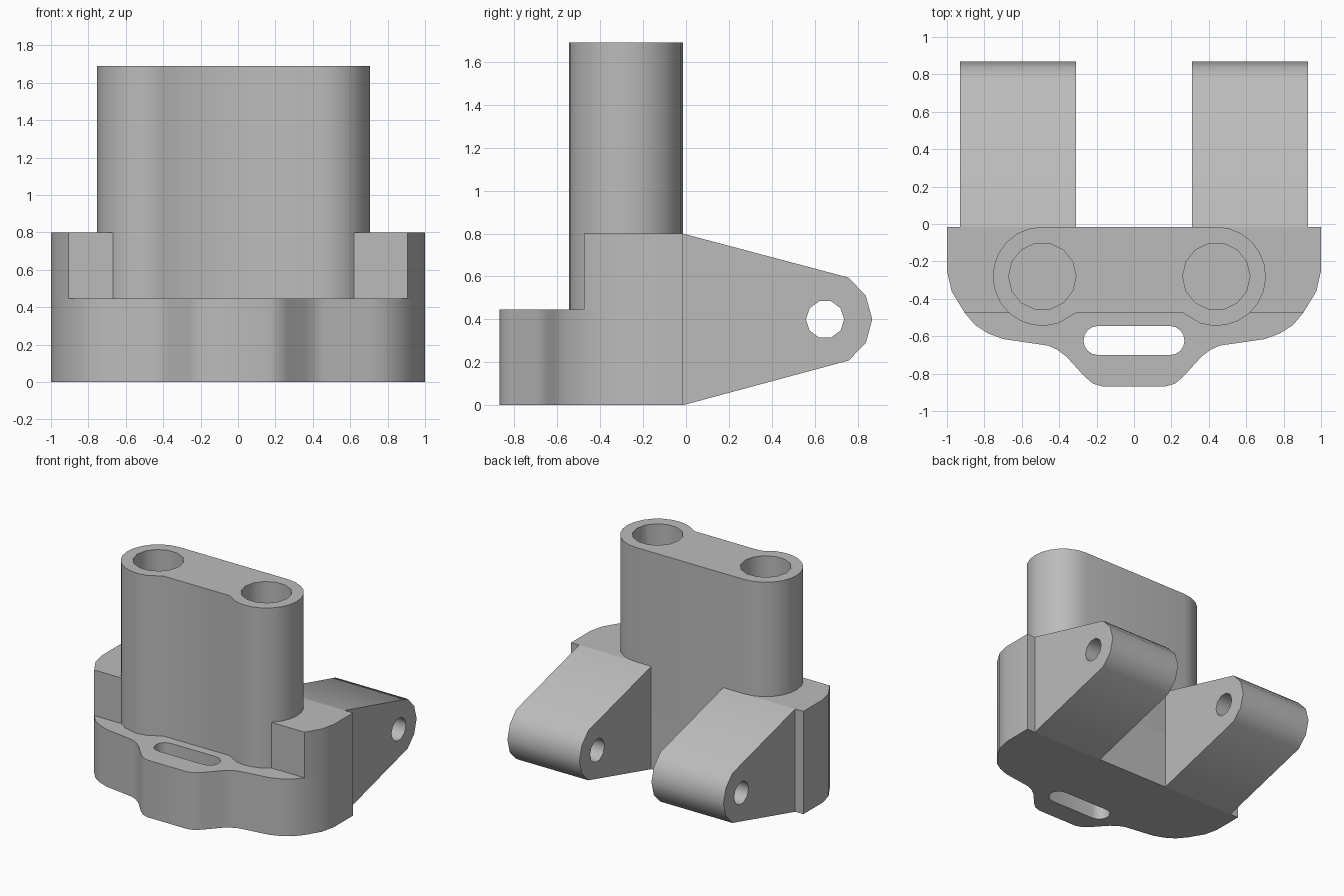
import bpy, bmesh, math
from mathutils import Vector

if "Cube" in bpy.data.objects:
    bpy.data.objects.remove(bpy.data.objects["Cube"])

grey = bpy.data.materials.new("plain grey")
grey.diffuse_color = (0.5, 0.5, 0.5, 1)
grey.use_nodes = True
grey.node_tree.nodes["Principled BSDF"].inputs["Base Color"].default_value = grey.diffuse_color

BACK, STEP, TOP = -0.015, -0.475, 1.69
LEDGE, SHOULDER = 0.445, 0.80


def prism(name, pts, axis, lo, hi):
    """Extrude a closed 2D profile: axis 'z' uses (x, y), axis 'x' uses (y, z)."""
    bm = bmesh.new()
    place = (lambda p: (p[0], p[1], lo)) if axis == 'z' else (lambda p: (lo, p[0], p[1]))
    face = bm.faces.new([bm.verts.new(place(p)) for p in pts])
    geom = bmesh.ops.extrude_face_region(bm, geom=[face])["geom"]
    shift = Vector((0, 0, hi - lo)) if axis == 'z' else Vector((hi - lo, 0, 0))
    bmesh.ops.translate(bm, vec=shift, verts=[v for v in geom if isinstance(v, bmesh.types.BMVert)])
    bmesh.ops.recalc_face_normals(bm, faces=bm.faces)
    me = bpy.data.meshes.new(name)
    bm.to_mesh(me)
    bm.free()
    me.materials.append(grey)
    ob = bpy.data.objects.new(name, me)
    bpy.context.collection.objects.link(ob)
    return ob


def arc(cx, cy, r, a0, a1, n):
    return [(cx + r * math.cos(math.radians(a0 + (a1 - a0) * i / n)),
             cy + r * math.sin(math.radians(a0 + (a1 - a0) * i / n))) for i in range(n + 1)]


def circle(cx, cy, r, n):
    return arc(cx, cy, r, 0, 360, n)[:-1]


def activate(ob):
    bpy.ops.object.select_all(action='DESELECT')
    ob.select_set(True)
    bpy.context.view_layer.objects.active = ob


def cut(ob, cutter):
    activate(ob)
    mod = ob.modifiers.new("cut", 'BOOLEAN')
    mod.operation, mod.solver, mod.object = 'DIFFERENCE', 'EXACT', cutter
    bpy.ops.object.modifier_apply(modifier=mod.name)
    bpy.data.objects.remove(cutter)


# Base plate with a rounded nose and a slot
side = [(1, BACK), (1, -0.25), (0.975, -0.36), (0.905, STEP)]
front = [(0.85, -0.54), (0.78, -0.585), (0.70, -0.615), (0.46, -0.65), (0.41, -0.672),
         (0.36, -0.71), (0.265, -0.815), (0.22, -0.853), (0.17, -0.868)]
half = side + front
base = prism("base_plate", half + [(-x, y) for x, y in reversed(half)], 'z', 0, LEDGE)
slot = arc(0.192, -0.623, 0.078, -90, 90, 8) + arc(-0.192, -0.623, 0.078, 90, 270, 8)
cut(base, prism("slot_cutter", slot, 'z', -0.1, 0.6))

# Twin-bore tower
LX, RX, CY, R = -0.49, 0.44, -0.28, 0.265
outline = (arc(RX, CY, R, 90, -109, 13) + [(0.26, STEP), (-0.31, STEP)]
           + arc(LX, CY, R, -71, -270, 13))
tower = prism("tower", outline, 'z', LEDGE, TOP)
for cx in (LX, RX):
    cut(tower, prism("bore_cutter", circle(cx, CY, 0.18, 14), 'z', 0.3, 1.9))

# Raised shoulders wrapping the tower sides
inner = 0.24
a = math.degrees(math.asin((STEP - CY) / inner))
right = side + arc(RX, CY, inner, a, 90, 9) + [(RX, BACK)]
left = [(-x, y) for x, y in side] + arc(LX, CY, inner, 180 - a, 90, 9) + [(LX, BACK)]
parts = [base, tower, prism("right_shoulder", right, 'z', LEDGE, SHOULDER),
         prism("left_shoulder", left, 'z', LEDGE, SHOULDER)]

# Rear hinge arms with pin holes
arm = [(BACK, 0), (BACK, SHOULDER), (0.757, 0.595), (0.838, 0.51), (0.868, 0.40),
       (0.838, 0.29), (0.757, 0.208)]
for name, lo, hi in (("left_arm", -0.93, -0.31), ("right_arm", 0.31, 0.93)):
    ob = prism(name, arm, 'x', lo, hi)
    cut(ob, prism("pin_cutter", circle(0.648, 0.40, 0.089, 10), 'x', lo - 0.1, hi + 0.1))
    parts.append(ob)

for ob in parts:
    activate(ob)
    bpy.ops.object.shade_smooth_by_angle(angle=math.radians(40))
